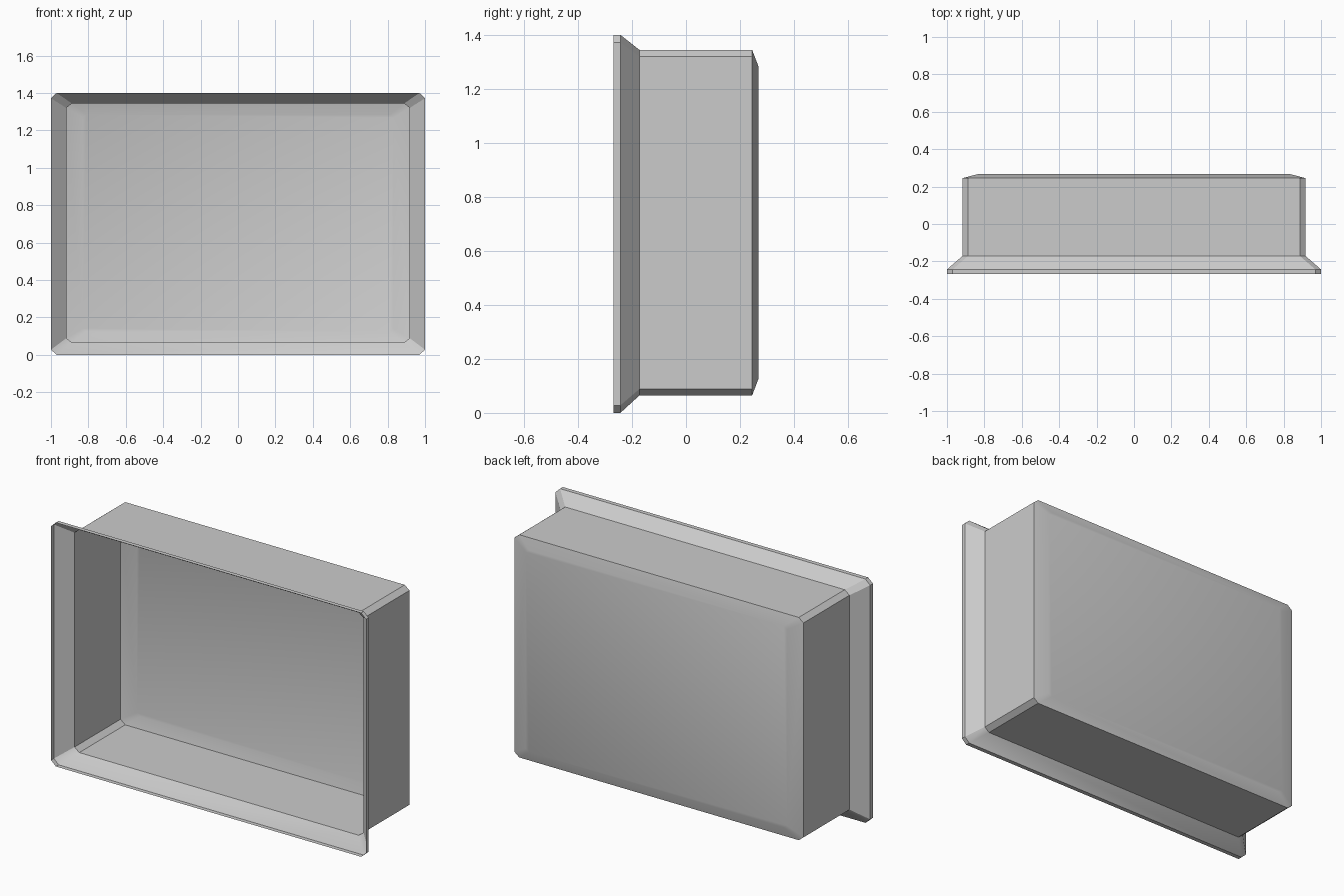
import bpy, bmesh, math

if "Cube" in bpy.data.objects:
    bpy.data.objects.remove(bpy.data.objects["Cube"])

def ring(bm, y, hx, z0, z1, cx, cz):
    """Rectangular loop with clipped corners in the XZ plane."""
    pts = [(-hx + cx, z0), (hx - cx, z0), (hx, z0 + cz), (hx, z1 - cz),
           (hx - cx, z1), (-hx + cx, z1), (-hx, z1 - cz), (-hx, z0 + cz)]
    return [bm.verts.new((x, y, z)) for x, z in pts]

# Sections from the front lip to the back panel: y, half width, bottom, top, corner cuts
sections = [
    (-0.268, 1.0, 0.0, 1.4, 0.03, 0.028),      # lip front edge
    (-0.243, 1.0, 0.0, 1.4, 0.03, 0.028),      # lip back edge
    (-0.172, 0.918, 0.065, 1.344, 0.03, 0.024),  # foot of the flare
    (0.245, 0.918, 0.065, 1.344, 0.03, 0.024),   # end of the walls
    (0.268, 0.83, 0.125, 1.284, 0.02, 0.016),    # bevelled back panel
]

# Open thin-walled tray
bm = bmesh.new()
rings = [ring(bm, *s) for s in sections]
for a, b in zip(rings, rings[1:]):
    for i in range(8):
        j = (i + 1) % 8
        bm.faces.new((a[i], a[j], b[j], b[i]))
bm.faces.new(rings[-1])
bmesh.ops.recalc_face_normals(bm, faces=bm.faces)
mesh = bpy.data.meshes.new("open_tray")
bm.to_mesh(mesh)
bm.free()
tray = bpy.data.objects.new("open_tray", mesh)
bpy.context.collection.objects.link(tray)

# Soft shading over the shallow back bevel only
bpy.context.view_layer.objects.active = tray
tray.select_set(True)
bpy.ops.object.shade_smooth_by_angle(angle=math.radians(30))
